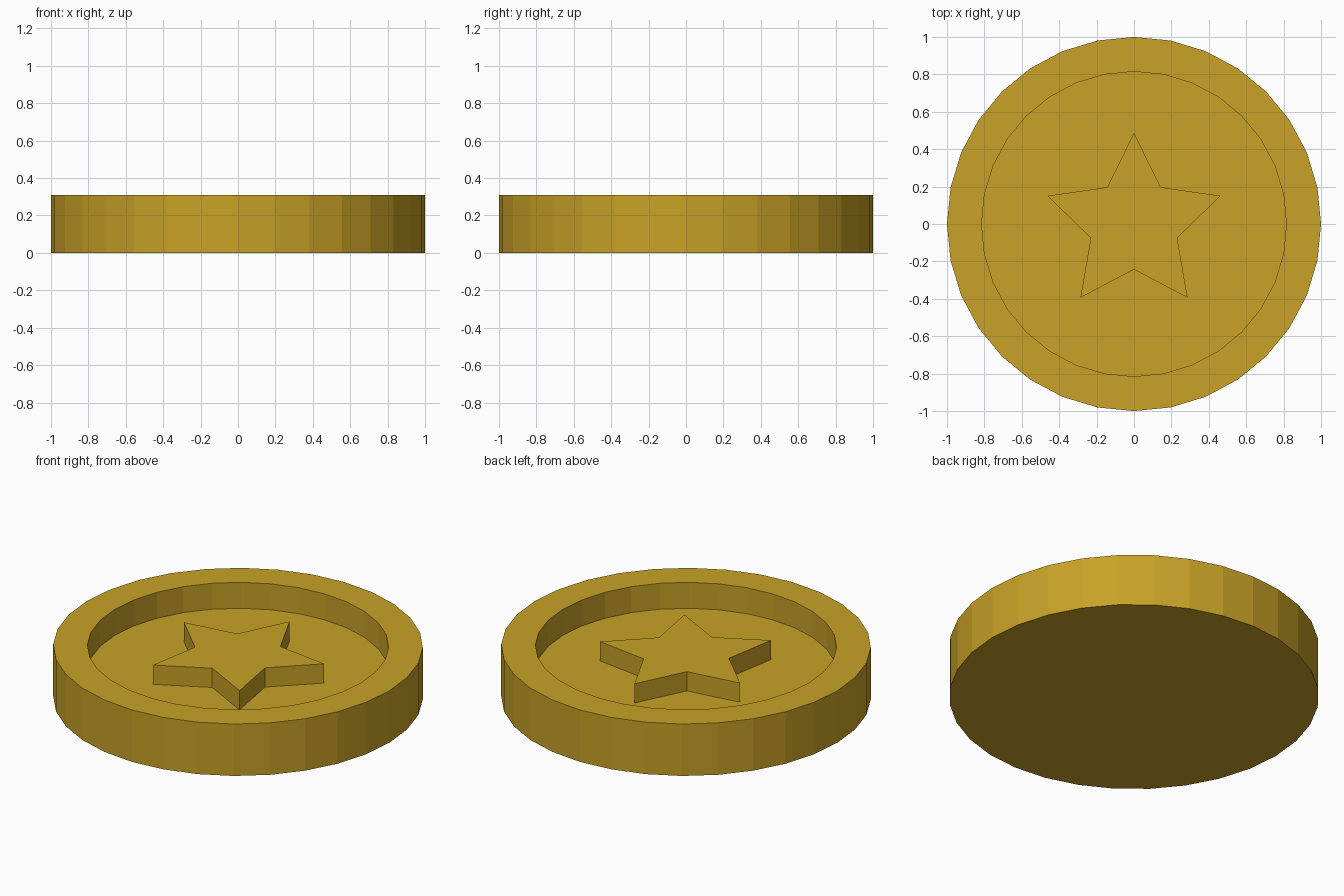
import bpy, bmesh
from math import sin, cos, pi

if "Cube" in bpy.data.objects:
    bpy.data.objects.remove(bpy.data.objects["Cube"])

SIDES = 32
HEIGHT, FLOOR, STAR_TOP = 0.31, 0.155, 0.27

gold = bpy.data.materials.new("gold")
gold.diffuse_color = (0.58, 0.36, 0.02, 1)
gold.use_nodes = True
gold.node_tree.nodes["Principled BSDF"].inputs["Base Color"].default_value = gold.diffuse_color


def finish(name, bm):
    bmesh.ops.recalc_face_normals(bm, faces=bm.faces)
    mesh = bpy.data.meshes.new(name)
    bm.to_mesh(mesh)
    bm.free()
    mesh.materials.append(gold)
    obj = bpy.data.objects.new(name, mesh)
    bpy.context.collection.objects.link(obj)
    return obj


def ring(bm, radii, count, z):
    """Closed loop of vertices starting at +y; radii are cycled around it."""
    return [bm.verts.new((radii[i % len(radii)] * sin(2 * pi * i / count),
                          radii[i % len(radii)] * cos(2 * pi * i / count), z))
            for i in range(count)]


def stack(name, loops, count):
    """Solid made by bridging (radii, z) loops and capping both ends."""
    bm = bmesh.new()
    rings = [ring(bm, radii, count, z) for radii, z in loops]
    for a, b in zip(rings, rings[1:]):
        for i in range(count):
            j = (i + 1) % count
            bm.faces.new((a[i], a[j], b[j], b[i]))
    bm.faces.new(rings[0])
    bm.faces.new(rings[-1])
    return finish(name, bm)


# Coin body: outer wall, flat rim, recessed face
stack("coin_body", [((1.0,), 0), ((1.0,), HEIGHT),
                    ((0.815,), HEIGHT), ((0.815,), FLOOR)], SIDES)

# Raised five-pointed star, sunk slightly into the recessed face
stack("star", [((0.487, 0.243), FLOOR - 0.02), ((0.487, 0.243), STAR_TOP)], 10)
